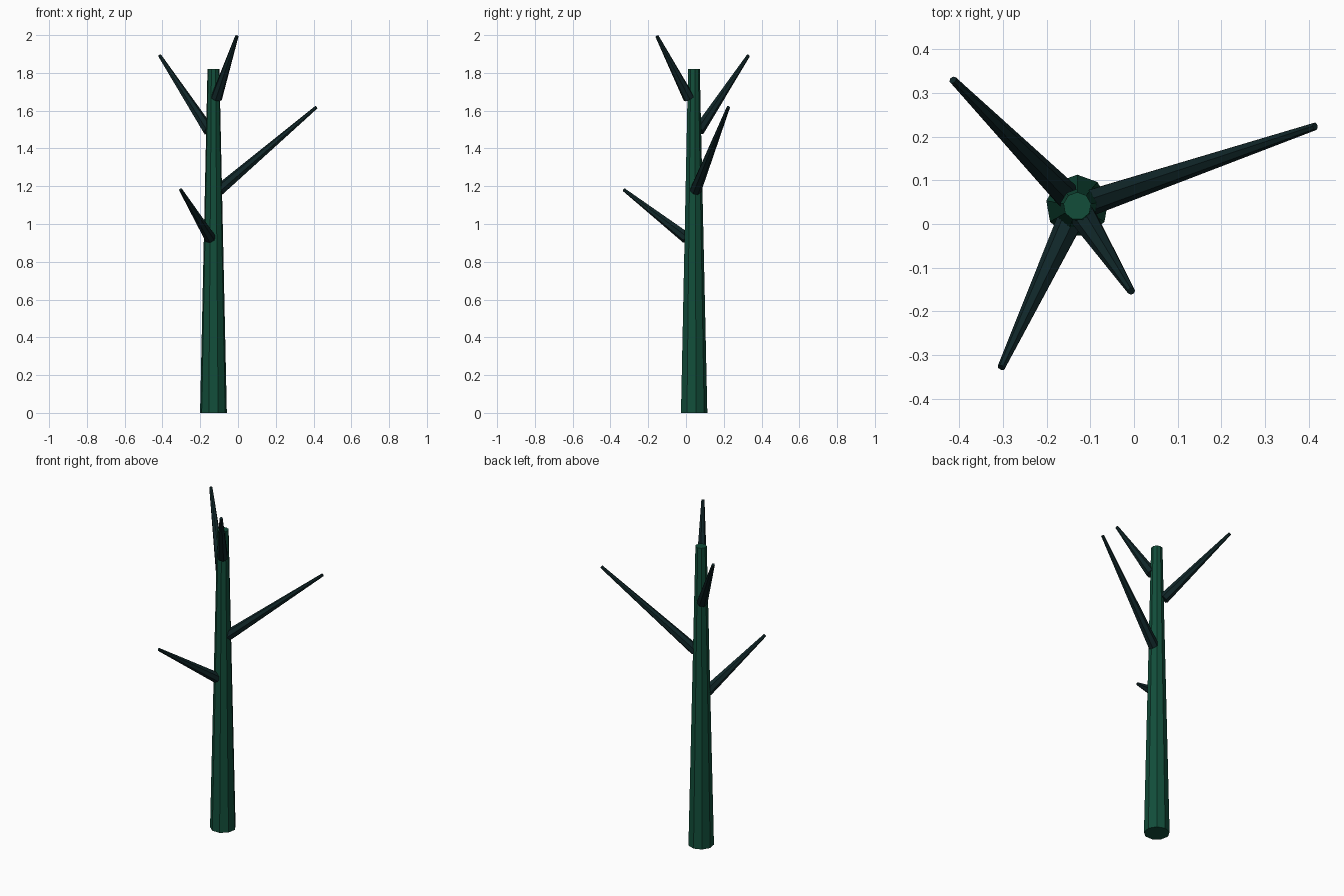
import bpy
import bmesh
from math import pi
from mathutils import Vector, Matrix

cube = bpy.data.objects.get("Cube")
if cube:
    bpy.data.objects.remove(cube, do_unlink=True)


def make_material(name, color):
    mat = bpy.data.materials.new(name)
    mat.use_nodes = True
    mat.diffuse_color = color
    mat.node_tree.nodes["Principled BSDF"].inputs["Base Color"].default_value = color
    return mat


def tapered_limb(name, start, end, r_start, r_end, sides, spin, mat):
    """Flat-shaded tapered cylinder running from start to end."""
    start, end = Vector(start), Vector(end)
    axis = end - start
    turn = axis.to_track_quat('Z', 'Y').to_matrix().to_4x4()
    place = Matrix.Translation((start + end) / 2) @ turn @ Matrix.Rotation(spin, 4, 'Z')
    bm = bmesh.new()
    bmesh.ops.create_cone(bm, cap_ends=True, segments=sides, radius1=r_start,
                          radius2=r_end, depth=axis.length, matrix=place)
    mesh = bpy.data.meshes.new(name)
    bm.to_mesh(mesh)
    bm.free()
    mesh.materials.append(mat)
    obj = bpy.data.objects.new(name, mesh)
    bpy.context.collection.objects.link(obj)
    return obj


bark = make_material("deep green bark", (0.006, 0.075, 0.042, 1))
branch_bark = make_material("dark teal branch", (0.005, 0.019, 0.021, 1))

# Nine-sided trunk with one corner towards the back
trunk = tapered_limb("trunk", (-0.13, 0.041, 0), (-0.13, 0.041, 1.82),
                     0.072, 0.032, 9, 0, bark)
back = max(trunk.data.vertices, key=lambda v: v.co.y).co
centre = Vector((-0.13, 0.041, 0))
offset = Vector((back.x, back.y, 0)) - centre
fix = Vector((0, 1)).angle_signed(offset.to_2d())
trunk.data.transform(Matrix.Translation(centre) @ Matrix.Rotation(fix, 4, 'Z')
                     @ Matrix.Translation(-centre))

# Bare branches: start on the trunk, thin tip
branches = {
    "lower_front_branch": ((-0.147, 0.005, 0.925), (-0.304, -0.329, 1.182)),
    "long_left_branch": ((-0.10, 0.05, 1.178), (0.415, 0.224, 1.618)),
    "upper_back_branch": ((-0.156, 0.067, 1.495), (-0.415, 0.33, 1.892)),
    "top_front_branch": ((-0.115, 0.016, 1.665), (-0.006, -0.154, 1.995)),
}
for name, (start, end) in branches.items():
    tapered_limb(name, start, end, 0.031, 0.009, 7, pi / 2, branch_bark)
